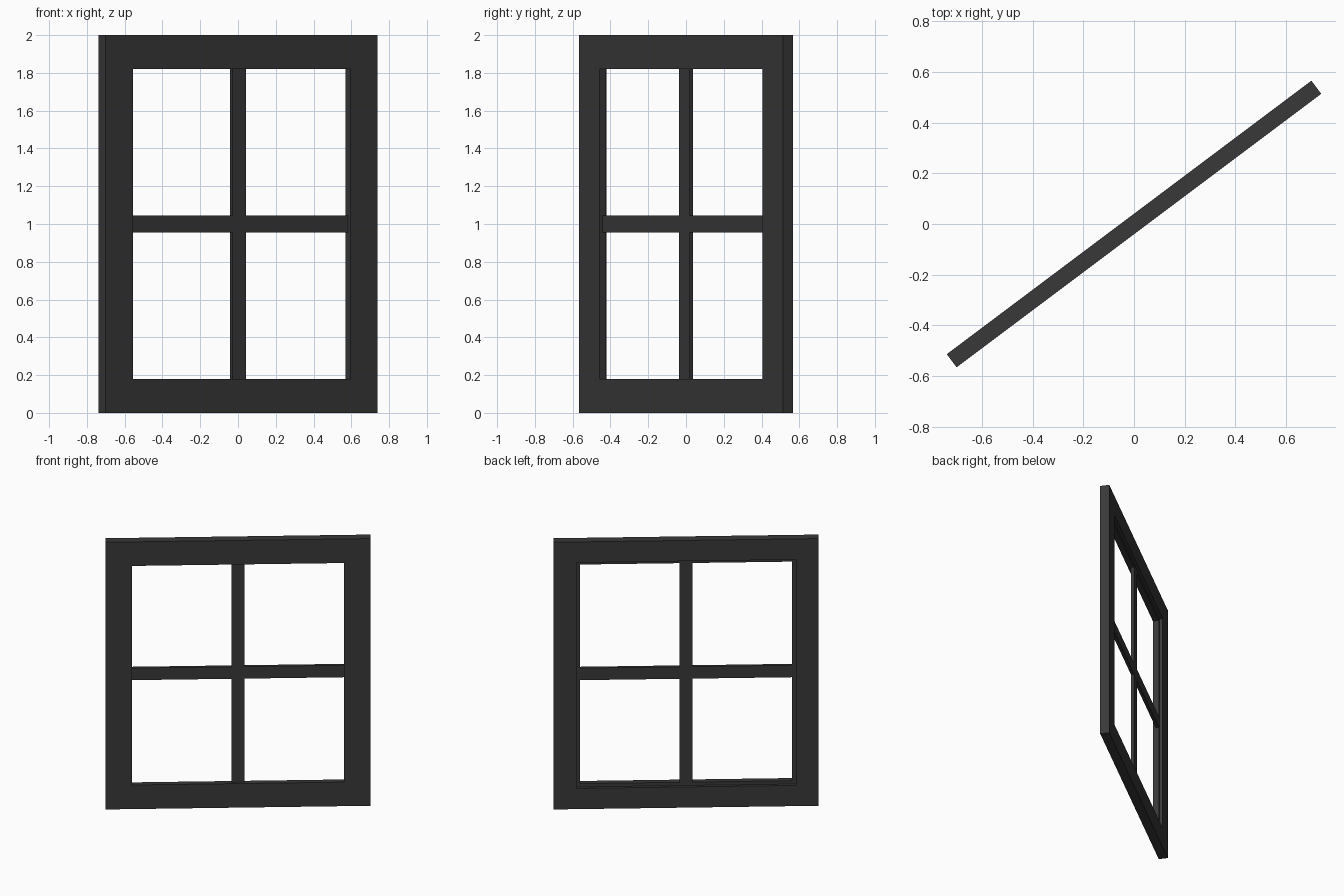
import bpy, bmesh, math
from mathutils import Matrix

if "Cube" in bpy.data.objects:
    bpy.data.objects.remove(bpy.data.objects["Cube"])

W, H, T = 1.80, 2.0, 0.065      # outer width, height, thickness
RAIL, REBATE = 0.18, 0.155      # front and back border widths
BAR, BAR_T = 0.09, 0.022        # glazing bar width and thickness
TURN = Matrix.Rotation(math.radians(36.87), 4, 'Z')

paint = bpy.data.materials.new("dark_paint")
paint.diffuse_color = (0.04, 0.04, 0.04, 1)
paint.use_nodes = True
paint.node_tree.nodes["Principled BSDF"].inputs["Base Color"].default_value = paint.diffuse_color


def finish(name, bm):
    bmesh.ops.recalc_face_normals(bm, faces=bm.faces)
    me = bpy.data.meshes.new(name)
    bm.to_mesh(me)
    bm.free()
    me.materials.append(paint)
    ob = bpy.data.objects.new(name, me)
    bpy.context.collection.objects.link(ob)
    ob.matrix_world = TURN
    return ob


def box(name, x0, x1, z0, z1):
    bm = bmesh.new()
    bmesh.ops.create_cube(bm, size=1)
    bmesh.ops.scale(bm, verts=bm.verts, vec=(x1 - x0, BAR_T, z1 - z0))
    bmesh.ops.translate(bm, verts=bm.verts, vec=((x0 + x1) / 2, 0, (z0 + z1) / 2))
    return finish(name, bm)


# Outer frame: rebated section (inset, depth) swept round the four corners
section = [(0, -T / 2), (RAIL, -T / 2), (RAIL, 0.01),
           (REBATE, 0.01), (REBATE, T / 2), (0, T / 2)]
bm = bmesh.new()
rings = []
for sx, sz in [(-1, -1), (1, -1), (1, 1), (-1, 1)]:
    rings.append([bm.verts.new((sx * (W / 2 - i), y, H / 2 + sz * (H / 2 - i)))
                  for i, y in section])
n = len(section)
for c in range(4):
    a, b = rings[c], rings[(c + 1) % 4]
    for k in range(n):
        bm.faces.new((a[k], a[(k + 1) % n], b[(k + 1) % n], b[k]))
finish("window_frame", bm)

# Glazing bars: one full cross bar, uprights above and below it
inner = W / 2 - RAIL
box("cross_bar", -inner, inner, H / 2 - BAR / 2, H / 2 + BAR / 2)
box("lower_upright_bar", -BAR / 2, BAR / 2, RAIL, H / 2 - BAR / 2)
box("upper_upright_bar", -BAR / 2, BAR / 2, H / 2 + BAR / 2, H - RAIL)
